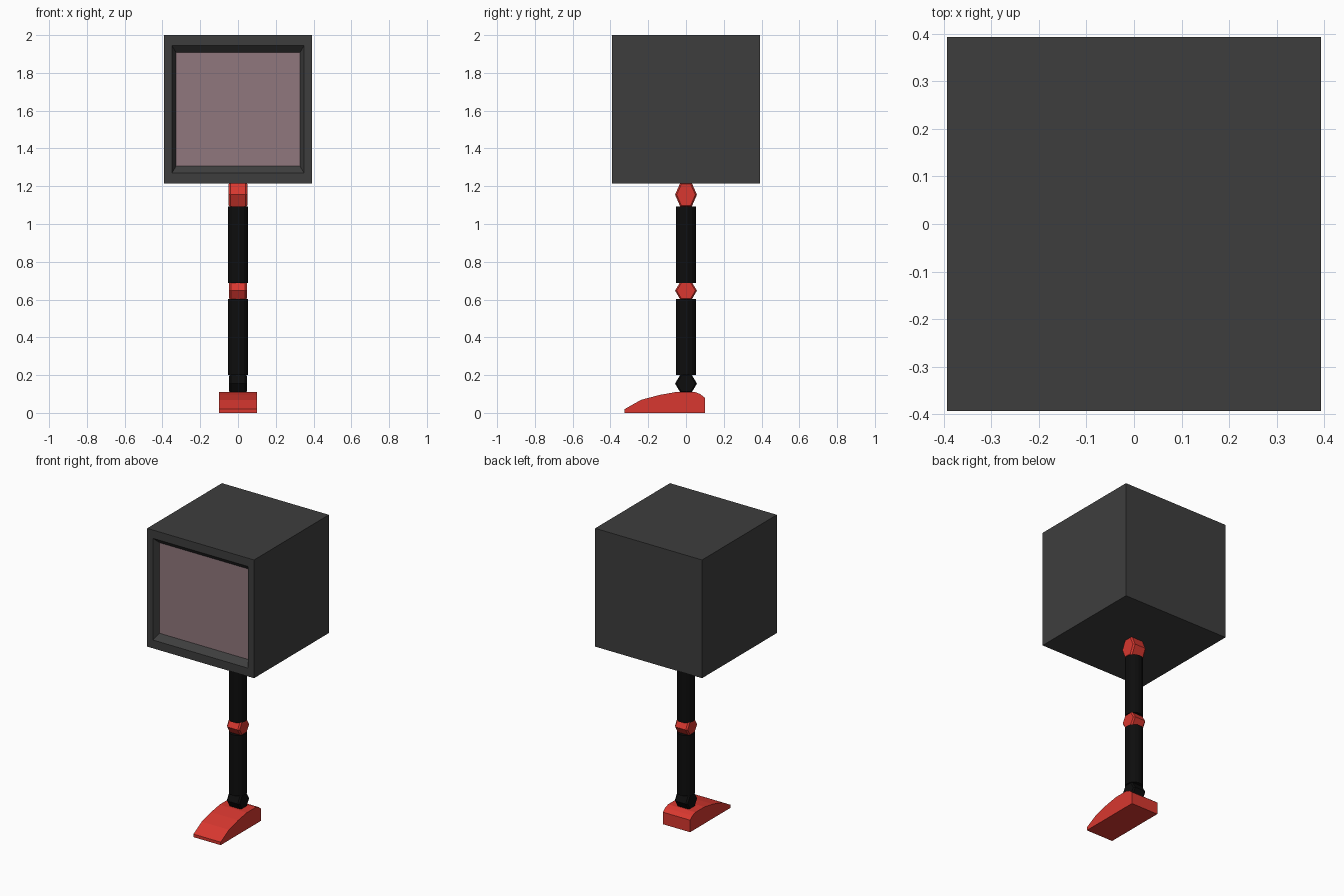
import bpy, bmesh, math
from mathutils import Vector

cube = bpy.data.objects.get("Cube")
if cube:
    bpy.data.objects.remove(cube, do_unlink=True)


def material(name, rgb):
    m = bpy.data.materials.new(name)
    m.use_nodes = True
    m.diffuse_color = (*rgb, 1)
    bsdf = m.node_tree.nodes["Principled BSDF"]
    bsdf.inputs["Base Color"].default_value = (*rgb, 1)
    bsdf.inputs["Roughness"].default_value = 0.7
    return m


GREY = material("dark grey", (0.048, 0.048, 0.048))
PINK = material("dusty pink", (0.28, 0.185, 0.205))
RED = material("red", (0.69, 0.039, 0.029))
BLACK = material("black", (0.004, 0.004, 0.004))


def finish(name, bm, *mats):
    bmesh.ops.recalc_face_normals(bm, faces=bm.faces)
    me = bpy.data.meshes.new(name)
    bm.to_mesh(me)
    bm.free()
    for m in mats:
        me.materials.append(m)
    ob = bpy.data.objects.new(name, me)
    bpy.context.collection.objects.link(ob)
    return ob


def loft(name, rings, mat):
    """Skin a list of equal point rings and cap both ends."""
    bm = bmesh.new()
    loops = [[bm.verts.new(p) for p in ring] for ring in rings]
    n = len(loops[0])
    for a, b in zip(loops, loops[1:]):
        for i in range(n):
            j = (i + 1) % n
            bm.faces.new((a[i], a[j], b[j], b[i]))
    bm.faces.new(loops[0])
    bm.faces.new(loops[-1])
    return finish(name, bm, mat)


# Cube head with a recessed screen in its front face
HALF, MID = 0.393, 1.607
bm = bmesh.new()
bmesh.ops.create_cube(bm, size=2 * HALF)
bmesh.ops.translate(bm, verts=bm.verts, vec=(0, 0, MID))
screen = min(bm.faces, key=lambda f: f.calc_center_median().y)
# each step: half width, half height, y position
for hx, hz, y in ((0.35, 0.338, -HALF), (0.328, 0.301, -HALF + 0.037)):
    bmesh.ops.inset_region(bm, faces=[screen], thickness=0.01)
    for v in screen.verts:
        v.co = Vector((math.copysign(hx, v.co.x), y,
                       MID + math.copysign(hz, v.co.z - MID)))
screen.material_index = 1
finish("head", bm, GREY, PINK)


# Leg tubes
def tube(name, z0, z1, r=0.055, n=16):
    ring = [(r * math.cos(2 * math.pi * (i + 0.5) / n),
             r * math.sin(2 * math.pi * (i + 0.5) / n)) for i in range(n)]
    loft(name, [[(x, y, z) for x, y in ring] for z in (z0, z1)], BLACK)


tube("upper_leg", 0.687, 1.092)
tube("lower_leg", 0.2, 0.603)


# Six-sided hinge joints lying across x, with slightly tapered ends
def joint(name, z, half_height, mat, half_width=0.047):
    rings = []
    for x, s in ((-1, 0.85), (-0.8, 1), (0.8, 1), (1, 0.85)):
        rings.append([(x * half_width,
                       0.058 * s * math.cos(i * math.pi / 3),
                       z + half_height / math.sin(math.pi / 3) * s
                       * math.sin(i * math.pi / 3)) for i in range(6)])
    loft(name, rings, mat)


joint("hip_joint", 1.155, 0.066, RED, 0.05)
joint("knee_joint", 0.647, 0.049, RED)
joint("ankle_joint", 0.155, 0.049, BLACK)

# Wedge-shaped shoe extruded from its side profile
SIDE = [(0.1, 0), (0.1, 0.08), (0.075, 0.1), (0.045, 0.111), (-0.05, 0.111),
        (-0.14, 0.095), (-0.238, 0.069), (-0.325, 0.02), (-0.325, 0)]
loft("shoe", [[(x, y, z) for y, z in SIDE] for x in (-0.1, 0.1)], RED)
